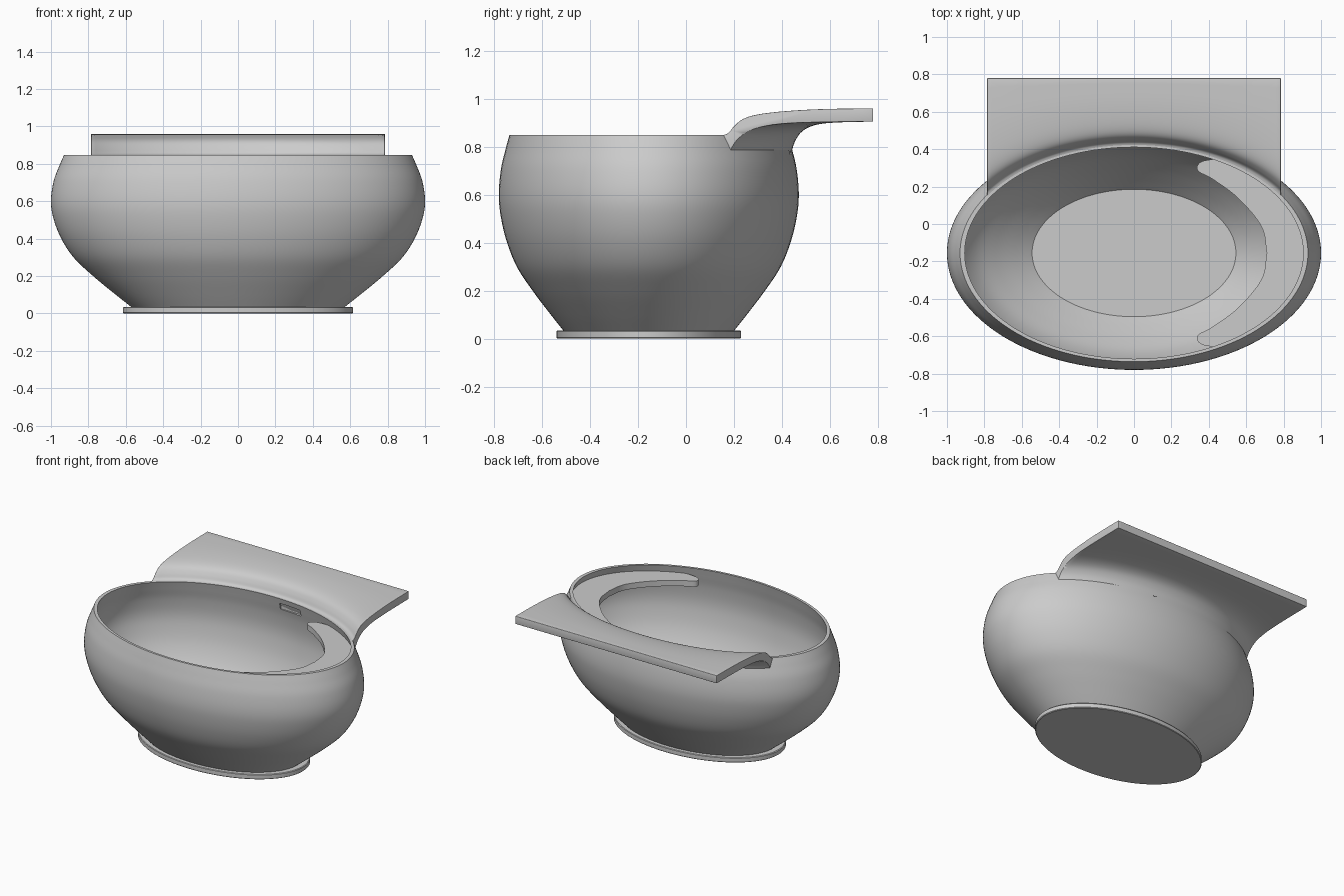
import bpy, bmesh, math
from mathutils import Vector

if "Cube" in bpy.data.objects:
    bpy.data.objects.remove(bpy.data.objects["Cube"])

YC, RATIO = -0.155, 0.625      # bowl centre in y, ellipse ratio


def smooth_path(pts, n=6):
    """Catmull-Rom interpolation through 2D points."""
    p = [Vector(q) for q in pts]
    p = [2 * p[0] - p[1]] + p + [2 * p[-1] - p[-2]]
    out = []
    for i in range(1, len(p) - 2):
        a, b, c, d = p[i - 1:i + 3]
        for k in range(n):
            t = k / n
            out.append(0.5 * (2 * b + (c - a) * t + (2 * a - 5 * b + 4 * c - d) * t * t
                              + (3 * b - a - 3 * c + d) * t ** 3))
    return out + [p[-2]]


def finish(bm, name):
    bmesh.ops.recalc_face_normals(bm, faces=bm.faces)
    me = bpy.data.meshes.new(name)
    bm.to_mesh(me)
    bm.free()
    ob = bpy.data.objects.new(name, me)
    bpy.context.collection.objects.link(ob)
    return ob


def shade(ob, angle=35):
    bpy.ops.object.select_all(action='DESELECT')
    ob.select_set(True)
    bpy.context.view_layer.objects.active = ob
    for m in list(ob.modifiers):
        bpy.ops.object.modifier_apply(modifier=m.name)
    bpy.ops.object.shade_smooth_by_angle(angle=math.radians(angle))


def elliptic_lathe(name, profile, seg=128):
    """Closed elliptical solid from an (x radius, z) profile, capped at both ends."""
    bm = bmesh.new()
    rings = []
    for r, z in profile:
        rings.append([bm.verts.new((r * math.cos(2 * math.pi * i / seg),
                                    YC + RATIO * r * math.sin(2 * math.pi * i / seg), z))
                      for i in range(seg)])
    for a, b in zip(rings, rings[1:]):
        for i in range(seg):
            j = (i + 1) % seg
            bm.faces.new((a[i], a[j], b[j], b[i]))
    bm.faces.new(rings[0])
    bm.faces.new(rings[-1])
    return finish(bm, name)


# Foot
foot = elliptic_lathe("foot", [(0.61, 0), (0.615, 0.004), (0.615, 0.031), (0.61, 0.035)])
shade(foot)

# Bowl shell
outer = smooth_path([(0.565, 0.03), (0.66, 0.105), (0.775, 0.2), (0.88, 0.3), (0.95, 0.41),
                     (0.99, 0.52), (1.0, 0.61), (0.985, 0.71), (0.955, 0.79), (0.93, 0.848)])
inner = smooth_path([(0.905, 0.848), (0.926, 0.79), (0.953, 0.71), (0.968, 0.61), (0.957, 0.52),
                     (0.918, 0.41), (0.845, 0.3), (0.74, 0.2), (0.63, 0.11), (0.545, 0.045)])
bowl = elliptic_lathe("bowl", outer + inner)

# Overflow slot in the back inner wall
bpy.ops.mesh.primitive_cube_add(size=1, location=(0.115, 0.398, 0.788))
cutter = bpy.context.object
cutter.name = "slot_cutter"
cutter.scale = (0.17, 0.074, 0.045)
cutter.hide_render = True
mod = bowl.modifiers.new("slot", 'BOOLEAN')
mod.operation, mod.solver, mod.object = 'DIFFERENCE', 'EXACT', cutter
shade(bowl)
bpy.data.objects.remove(cutter)

# Rear shelf flowing out of the rim
W, BACK = 0.785, 0.78
top = smooth_path([(0, 0.846), (0.05, 0.856), (0.09, 0.885), (0.15, 0.916), (0.25, 0.935),
                   (0.42, 0.948), (0.67, 0.957), (1, 0.96)], 4)
under = smooth_path([(0, 0.775), (0.05, 0.825), (0.14, 0.866), (0.3, 0.891),
                     (0.55, 0.901), (1, 0.905)], 4)
bm = bmesh.new()
cols = []
N = 64
for i in range(N + 1):
    x = -W + 2 * W * i / N
    col = []
    for path, r in ((top, 0.917), (under[::-1], 0.95)):
        y0 = YC + RATIO * math.sqrt(r * r - x * x)
        col += [bm.verts.new((x, y0 + (BACK - y0) * t, z)) for t, z in path]
    cols.append(col)
for a, b in zip(cols, cols[1:]):
    for k in range(len(a)):
        m = (k + 1) % len(a)
        bm.faces.new((a[k], a[m], b[m], b[k]))
bm.faces.new(cols[0])
bm.faces.new(cols[-1])
shelf = finish(bm, "rear_shelf")
bev = shelf.modifiers.new("soft_edges", 'BEVEL')
bev.width, bev.segments, bev.limit_method, bev.angle_limit = 0.01, 3, 'ANGLE', math.radians(70)
shade(shelf)

# Crescent ledge inside the right end of the bowl
half = smooth_path([(0.71, 0), (0.682, 0.14), (0.56, 0.29), (0.42, 0.395), (0.35, 0.432),
                    (0.337, 0.46), (0.36, 0.488), (0.42, 0.5), (0.48, 0.495)])
half += [Vector((0.935 * math.cos(a), RATIO * 0.935 * math.sin(a)))
         for a in (math.radians(57 * (1 - i / 24)) for i in range(25))]
outline = half + [Vector((p.x, -p.y)) for p in half[-2:0:-1]]
bm = bmesh.new()
face = bm.faces.new([bm.verts.new((p.x, YC + p.y, 0.8)) for p in outline])
ext = bmesh.ops.extrude_face_region(bm, geom=[face], use_keep_orig=True)
bmesh.ops.translate(bm, vec=(0, 0, -0.04),
                    verts=[v for v in ext["geom"] if isinstance(v, bmesh.types.BMVert)])
ledge = finish(bm, "inner_ledge")
shade(ledge)
